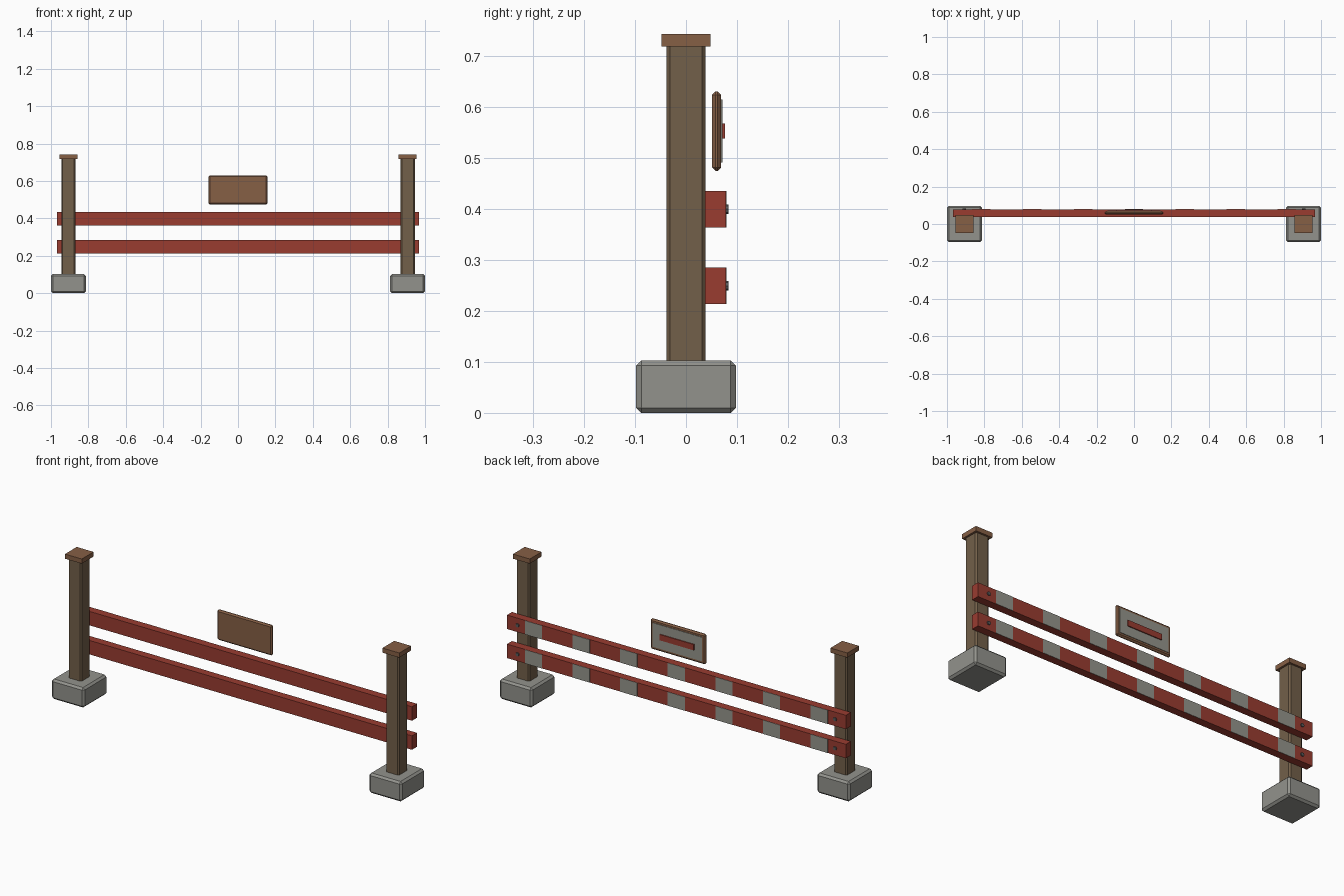
import bpy
from math import pi

if "Cube" in bpy.data.objects:
    bpy.data.objects.remove(bpy.data.objects["Cube"])


def mat(name, r, g, b):
    m = bpy.data.materials.new(name)
    m.diffuse_color = (r, g, b, 1)
    m.use_nodes = True
    m.node_tree.nodes["Principled BSDF"].inputs["Base Color"].default_value = m.diffuse_color
    return m


RED = mat("red_paint", 0.32, 0.045, 0.03)
PALE = mat("pale_paint", 0.30, 0.30, 0.26)
CONCRETE = mat("concrete", 0.29, 0.29, 0.265)
WOOD = mat("post_wood", 0.17, 0.115, 0.067)
TRIM = mat("trim_wood", 0.24, 0.115, 0.06)
STEEL = mat("steel", 0.1, 0.1, 0.1)


def box(name, x, y, z, material, bevel=0):
    """Box from (min, max) extents on each axis, with optional chamfer."""
    bpy.ops.mesh.primitive_cube_add(
        size=1, location=[(a + b) / 2 for a, b in (x, y, z)])
    o = bpy.context.object
    o.name = name
    o.scale = [b - a for a, b in (x, y, z)]
    bpy.ops.object.transform_apply(location=False, rotation=False, scale=True)
    o.data.materials.append(material)
    if bevel:
        m = o.modifiers.new("chamfer", 'BEVEL')
        m.width = bevel
        m.segments = 1
    return o


def span(centre, width):
    return (centre - width / 2, centre + width / 2)


POST_X = 0.907
RAIL_Z = {"lower": 0.249, "upper": 0.399}

# Footings, posts and caps
for side, s in (("left", -1), ("right", 1)):
    x = s * POST_X
    box(f"{side}_footing", span(x, 0.186), span(0, 0.195), (0, 0.103), CONCRETE, 0.01)
    box(f"{side}_post", span(x, 0.076), span(0, 0.076), (0.05, 0.725), WOOD, 0.007)
    box(f"{side}_post_cap", span(x, 0.096), span(0, 0.096), (0.718, 0.742), TRIM)

# Rails with painted stripes and bolts
for level, z in RAIL_Z.items():
    box(f"{level}_rail", (-0.968, 0.968), (0.037, 0.078), span(z, 0.072), RED)
    for i in range(-3, 4):
        box(f"{level}_stripe_{i + 4}", span(i * 0.272, 0.098), (0.075, 0.0798),
            span(z, 0.071), PALE)
    for side, s in (("left", -1), ("right", 1)):
        bpy.ops.mesh.primitive_cylinder_add(
            vertices=8, radius=0.0095, depth=0.013,
            location=(s * POST_X, 0.0765, z), rotation=(pi / 2, 0, 0))
        bolt = bpy.context.object
        bolt.name = f"{level}_{side}_bolt"
        bolt.data.materials.append(STEEL)

# Sign board with pale panel and red bar
box("sign_board", span(0, 0.314), (0.051, 0.069), (0.474, 0.630), TRIM, 0.007)
box("sign_panel", span(0, 0.282), (0.066, 0.0715), (0.490, 0.614), PALE)
box("sign_bar", span(0, 0.195), (0.070, 0.0765), (0.537, 0.567), RED)
